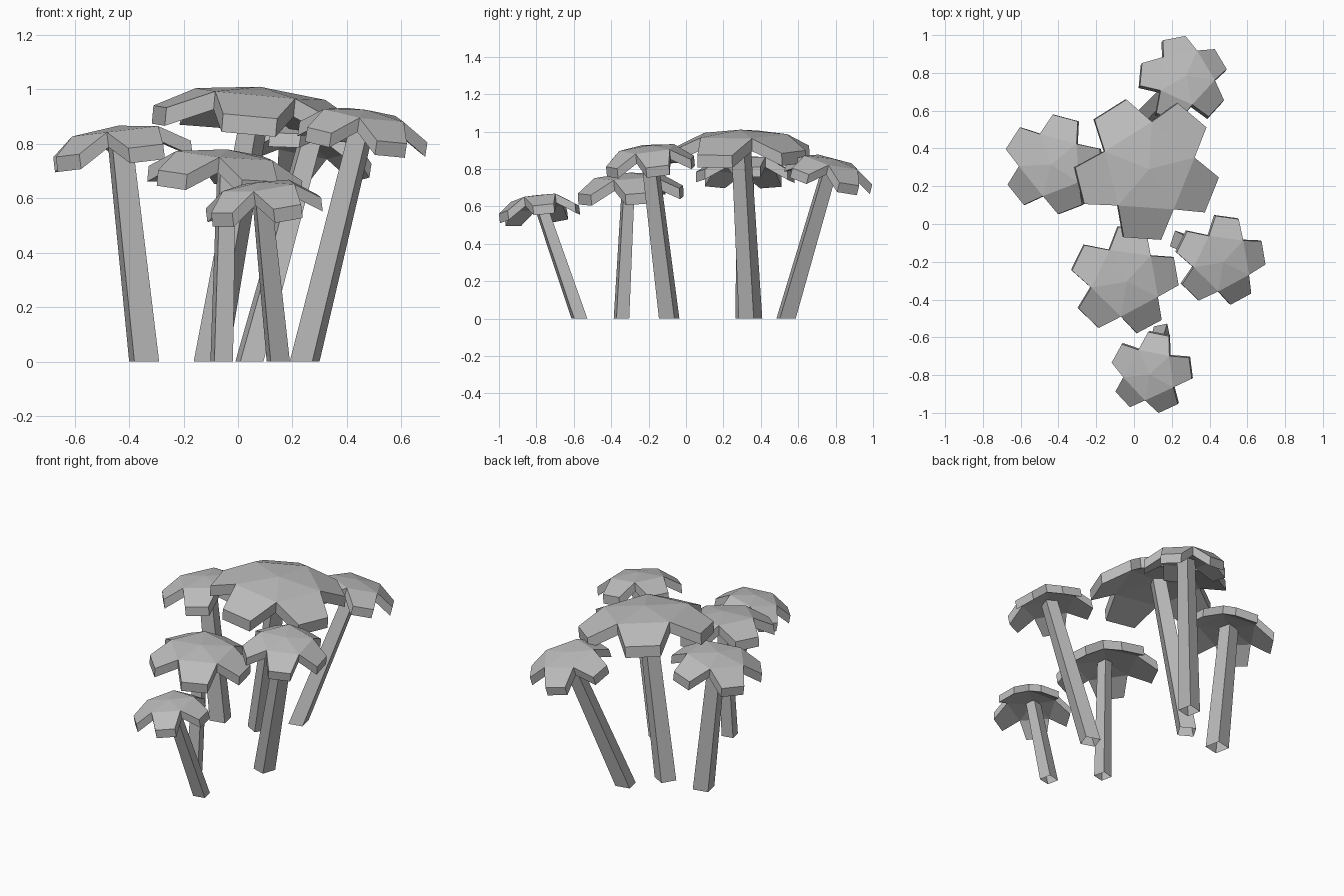
import bpy
import bmesh
import math
from mathutils import Vector, Matrix

cube = bpy.data.objects.get("Cube")
if cube:
    bpy.data.objects.remove(cube, do_unlink=True)

# One flat grey for everything
grey = bpy.data.materials.new("stone_grey")
grey.use_nodes = True
grey.diffuse_color = (0.5, 0.5, 0.5, 1)
grey.node_tree.nodes["Principled BSDF"].inputs["Base Color"].default_value = (0.5, 0.5, 0.5, 1)


def add_object(name, bm):
    bmesh.ops.recalc_face_normals(bm, faces=bm.faces)
    mesh = bpy.data.meshes.new(name)
    bm.to_mesh(mesh)
    bm.free()
    mesh.materials.append(grey)
    obj = bpy.data.objects.new(name, mesh)
    bpy.context.collection.objects.link(obj)
    return obj


def polar(radius, angle, z):
    return Vector((radius * math.cos(angle), radius * math.sin(angle), z))


def add_cap(name, apex, lean, radius, yaw):
    """Shallow five-sided dome with a drooping flap on every side."""
    bm = bmesh.new()
    step = math.tau / 5
    ring_z = -0.075 * radius
    flap_z = ring_z - 0.05 - 0.07 * radius
    peak = bm.verts.new((0, 0, 0))
    ring = [bm.verts.new(polar(0.68 * radius, yaw + (i - 0.5) * step, ring_z)) for i in range(5)]
    for i in range(5):
        a, b = ring[i], ring[(i + 1) % 5]
        middle = polar(radius, yaw + i * step, flap_z)
        side = polar(0.27 * radius, yaw + i * step + math.pi / 2, 0)
        bm.faces.new((peak, a, b))
        bm.faces.new((a, bm.verts.new(middle - side), bm.verts.new(middle + side), b))
    # Thicken straight down, so the rims stand upright
    top = bm.faces[:]
    lower = bmesh.ops.extrude_face_region(bm, geom=top, use_keep_orig=True)["geom"]
    moved = [v for v in lower if isinstance(v, bmesh.types.BMVert)]
    bmesh.ops.translate(bm, verts=moved, vec=(0, 0, -0.03 - 0.1 * radius))
    cap = add_object(name, bm)
    tilt = Vector((0, 0, 1)).rotation_difference(Vector((*lean, 1)))
    cap.matrix_world = Matrix.Translation(apex) @ tilt.to_matrix().to_4x4()


def add_trunk(name, base, top, side, yaw):
    """Leaning square trunk, cut level at the ground and open below."""
    bm = bmesh.new()
    corners = [polar(side * 0.707, yaw + math.pi / 4 + i * math.pi / 2, 0) for i in range(4)]
    low = [bm.verts.new(base + c) for c in corners]
    high = [bm.verts.new(top + c * 0.82) for c in corners]
    for i in range(4):
        j = (i + 1) % 4
        bm.faces.new((low[i], low[j], high[j], high[i]))
    bm.faces.new(high)
    add_object(name, bm)


# name, ground point, cap peak, cap lean, cap radius, cap yaw, trunk side, trunk yaw
trees = [
    ("large", (-0.10, 0.345), (0.08, 0.29, 1.01), (0.09, -0.02), 0.37, -22, 0.092, -30),
    ("left_side", (-0.345, 0.32), (-0.44, 0.315, 0.867), (-0.12, 0), 0.255, 3, 0.093, 12),
    ("middle", (-0.06, -0.345), (-0.04, -0.305, 0.78), (0.09, -0.06), 0.277, 10, 0.07, 12),
    ("right_side", (0.245, -0.09), (0.472, -0.203, 0.925), (0.15, -0.1), 0.232, 10, 0.087, -18),
    ("front", (0.148, -0.57), (0.082, -0.797, 0.66), (-0.12, -0.12), 0.21, 7, 0.072, 12),
    ("back", (0.042, 0.535), (0.276, 0.785, 0.855), (0.15, 0.25), 0.23, 30, 0.087, 12),
]
for name, ground, peak, lean, radius, cap_yaw, side, trunk_yaw in trees:
    base, apex = Vector((*ground, 0)), Vector(peak)
    add_cap(name + "_cap", apex, lean, radius, math.radians(cap_yaw))
    trunk_top = apex + (base - apex).normalized() * 0.1 * radius
    add_trunk(name + "_trunk", base, trunk_top, side, math.radians(trunk_yaw))
